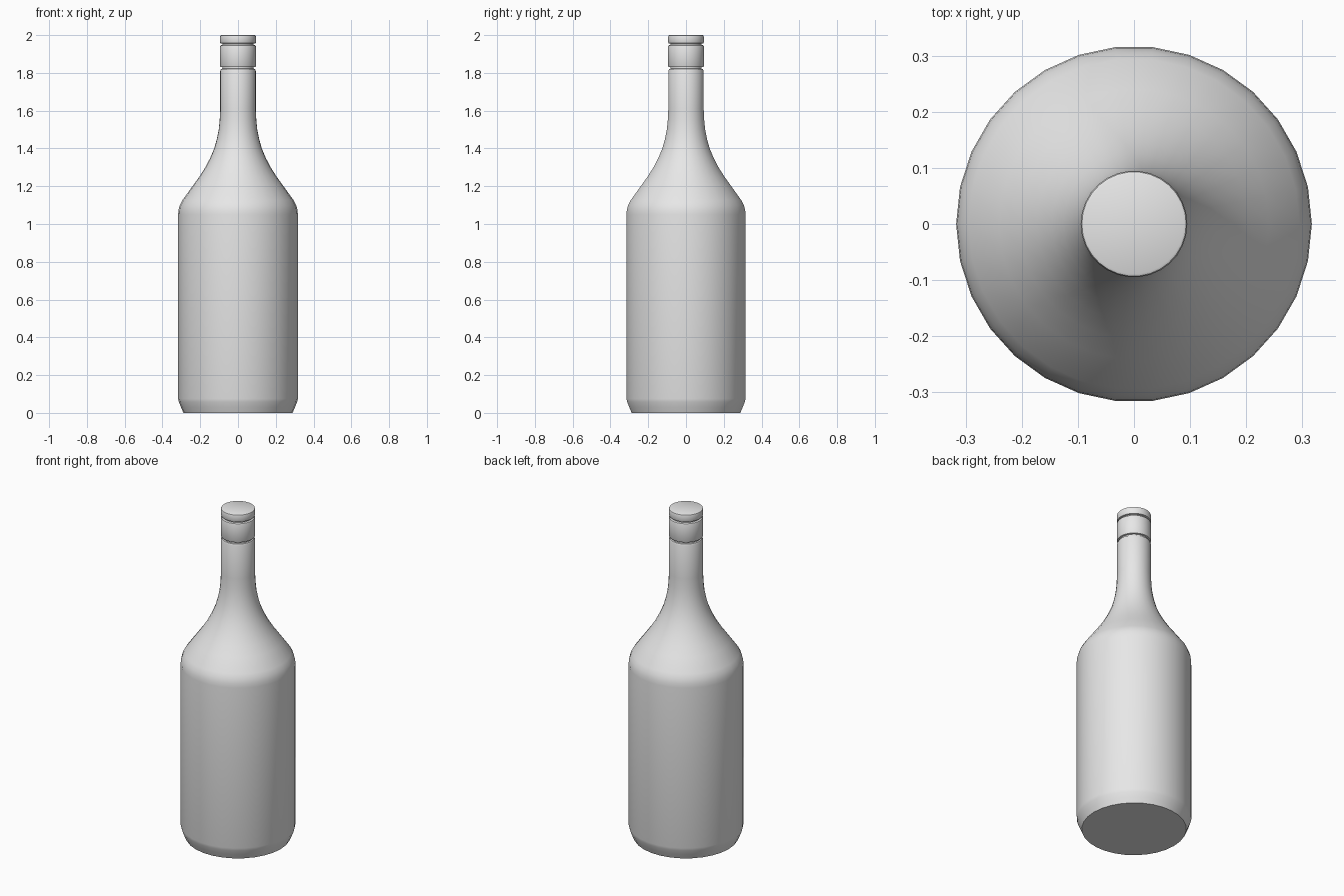
import bpy, bmesh, math

cube = bpy.data.objects.get("Cube")
if cube:
    bpy.data.objects.remove(cube, do_unlink=True)

grey = bpy.data.materials.new("plain grey")
grey.use_nodes = True
grey.diffuse_color = (0.8, 0.8, 0.8, 1)
grey.node_tree.nodes["Principled BSDF"].inputs["Base Color"].default_value = (0.8, 0.8, 0.8, 1)


def lathe(name, profile, sides=30, angle=35):
    """Revolve (radius, height) points about z and close both ends."""
    bm = bmesh.new()
    rings = []
    for r, z in profile:
        rings.append([bm.verts.new((r * math.cos(i * math.tau / sides),
                                    r * math.sin(i * math.tau / sides), z))
                      for i in range(sides)])
    for low, high in zip(rings, rings[1:]):
        for i in range(sides):
            j = (i + 1) % sides
            bm.faces.new((low[i], low[j], high[j], high[i]))
    bm.faces.new(rings[0][::-1])
    bm.faces.new(rings[-1])
    mesh = bpy.data.meshes.new(name)
    bm.to_mesh(mesh)
    bm.free()
    mesh.materials.append(grey)
    obj = bpy.data.objects.new(name, mesh)
    bpy.context.collection.objects.link(obj)
    bpy.ops.object.select_all(action='DESELECT')
    obj.select_set(True)
    bpy.context.view_layer.objects.active = obj
    bpy.ops.object.shade_smooth_by_angle(angle=math.radians(angle))
    return obj


# Bottle body with chamfered foot, rounded shoulder and flared neck
lathe("bottle_body", [
    (0.289, 0), (0.302, 0.03), (0.313, 0.058), (0.317, 0.075),
    (0.317, 1.05), (0.315, 1.075), (0.308, 1.1), (0.295, 1.125),
    (0.241, 1.2), (0.205, 1.25), (0.173, 1.3), (0.147, 1.35),
    (0.126, 1.4), (0.112, 1.45), (0.102, 1.5), (0.097, 1.55),
    (0.094, 1.61), (0.094, 1.81), (0.09, 1.82), (0.08, 1.823)])

# Narrow core seen in the two grooves
lathe("neck_core", [(0.083, 1.815), (0.083, 1.965)])

# Collar between the grooves
lathe("neck_collar", [
    (0.085, 1.83), (0.093, 1.832), (0.095, 1.836),
    (0.095, 1.94), (0.093, 1.945), (0.085, 1.948)])

# Flat cap with eased rims
lathe("bottle_cap", [
    (0.085, 1.955), (0.093, 1.957), (0.095, 1.962),
    (0.095, 1.992), (0.093, 1.998), (0.089, 2.0)])
